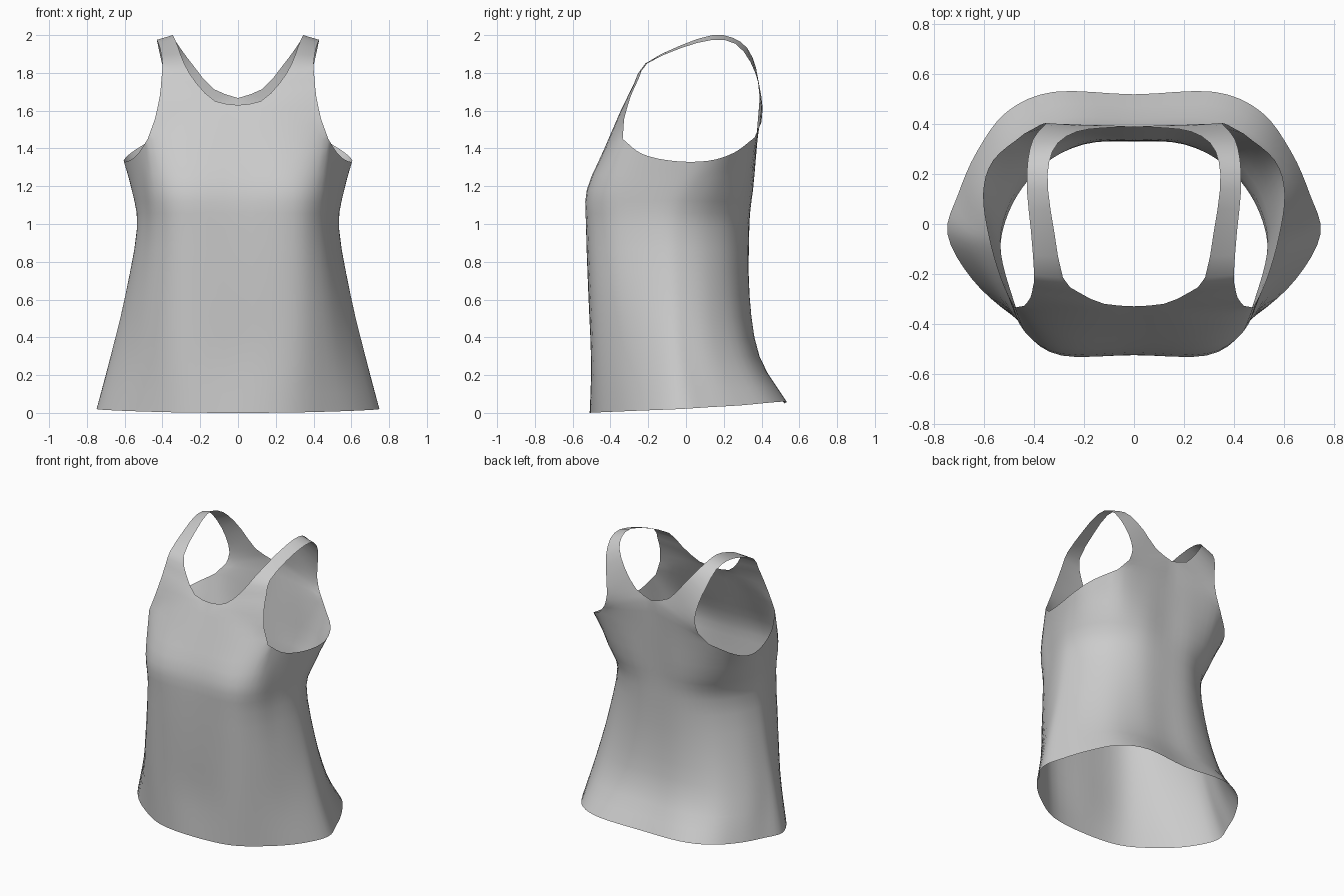
import bpy, bmesh
from mathutils import Vector

if "Cube" in bpy.data.objects:
    bpy.data.objects.remove(bpy.data.objects["Cube"])

SUB = 4


def spline(pts, n, mirrored=False):
    """Catmull-Rom through pts; ends mirror across x=0 or extrapolate."""
    p = [Vector(q) for q in pts]
    if mirrored:
        a, b = Vector((-p[1].x, p[1].y, p[1].z)), Vector((-p[-2].x, p[-2].y, p[-2].z))
    else:
        a, b = 2 * p[0] - p[1], 2 * p[-1] - p[-2]
    q = [a] + p + [b]
    out = []
    for i in range(1, len(q) - 2):
        for k in range(n):
            t = k / n
            out.append(0.5 * (2 * q[i] + (q[i + 1] - q[i - 1]) * t
                       + (2 * q[i - 1] - 5 * q[i] + 4 * q[i + 1] - q[i + 2]) * t * t
                       + (3 * q[i] - q[i - 1] - 3 * q[i + 1] + q[i + 2]) * t ** 3))
    return out + [p[-1]]


def grid(bm, rows):
    vs = [[bm.verts.new(c) for c in r] for r in rows]
    for r0, r1 in zip(vs, vs[1:]):
        for j in range(len(r0) - 1):
            bm.faces.new((r0[j], r0[j + 1], r1[j + 1], r1[j]))


def level(z, pts):
    return [(x, y, z) for x, y in pts]


# Half cross-sections, front centre round to back centre
hem = [(0, -.51, 0), (.28, -.482, .002), (.49, -.365, .007), (.65, -.22, .013), (.748, -.04, .02),
       (.705, .12, .03), (.63, .29, .04), (.51, .45, .055), (.32, .53, .06), (0, .52, .05)]
hip = level(.3, [(0, -.50), (.29, -.492), (.468, -.385), (.59, -.24), (.67, -.08),
                 (.657, .03), (.60, .17), (.46, .32), (.24, .385), (0, .382)])
belly = level(.62, [(0, -.515), (.29, -.505), (.445, -.41), (.54, -.265), (.592, -.11),
                    (.588, -.01), (.53, .125), (.40, .255), (.21, .328), (0, .335)])
waist = level(.98, [(0, -.525), (.29, -.52), (.43, -.42), (.495, -.27), (.532, -.13),
                    (.525, -.02), (.468, .115), (.36, .24), (.20, .322), (0, .335)])
bust = level(1.18, [(0, -.515), (.29, -.52), (.44, -.43), (.505, -.27), (.552, -.1),
                    (.56, .03), (.515, .17), (.39, .30), (.21, .352), (0, .348)])
chest = [(0, -.43, 1.4), (.29, -.425, 1.4), (.478, -.335, 1.45), (.53, -.23, 1.37), (.58, -.06, 1.333),
         (.605, .12, 1.335), (.565, .255, 1.378), (.44, .362, 1.457), (.22, .378, 1.44), (0, .37, 1.42)]

# Neckline and armhole edges, front to back over the shoulder
neck = [(0, -.33, 1.63), (.12, -.32, 1.65), (.22, -.275, 1.745), (.285, -.215, 1.85), (.32, -.03, 1.945),
        (.345, .14, 2.0), (.34, .25, 1.985), (.305, .325, 1.93), (.23, .37, 1.83), (.13, .385, 1.715), (0, .39, 1.667)]
arm = [(.44, -.328, 1.555), (.415, -.295, 1.67), (.405, -.25, 1.77), (.40, -.205, 1.85), (.413, -.03, 1.93),
       (.43, .14, 1.975), (.425, .26, 1.955), (.405, .34, 1.86), (.37, .385, 1.74), (.352, .405, 1.62), (.375, .398, 1.535)]

bm = bmesh.new()

# Torso tube; the armhole edge of its top ring is splined on its own
rings = [spline(r, SUB, True) for r in (hem, hip, belly, waist, bust, chest)]
rings[-1][2 * SUB:7 * SUB + 1] = spline(chest[2:8], SUB)
body = list(zip(*[spline(col, 3) for col in zip(*rings)]))
grid(bm, body)

# Yoke and shoulder strap strip
top = body[-1]
front_row = list(top[:2 * SUB + 1])
back_row = list(reversed(top[7 * SUB:]))
m = 2 * SUB
strip = []
for a, b in zip(spline(neck, 2), spline(arm, 2)):
    sag = 0.3 * (b - a).length ** 2          # gentle outward bulge on wide rows
    side = -1 if a.y < 0 else 0.3
    strip.append([a.lerp(b, j / m) + Vector((0, side * sag * (j / m) * (1 - j / m), 0))
                  for j in range(m + 1)])


def blend(r0, r1, n):
    return [[p.lerp(q, k / n) for p, q in zip(r0, r1)] for k in range(n)]


grid(bm, blend(front_row, strip[0], 3) + strip[:-1] + blend(strip[-1], back_row, 3) + [back_row])

bmesh.ops.remove_doubles(bm, verts=bm.verts, dist=1e-4)
bmesh.ops.recalc_face_normals(bm, faces=bm.faces)
bm.normal_update()
bm.faces.ensure_lookup_table()
if bm.faces[0].normal.y > 0:
    bmesh.ops.reverse_faces(bm, faces=bm.faces)

me = bpy.data.meshes.new("tank_top")
bm.to_mesh(me)
bm.free()
ob = bpy.data.objects.new("tank_top", me)
bpy.context.collection.objects.link(ob)

# Other half
mir = ob.modifiers.new("mirror", 'MIRROR')
mir.use_clip = True
mir.merge_threshold = 0.001

bpy.context.view_layer.objects.active = ob
ob.select_set(True)
bpy.ops.object.shade_smooth_by_angle(angle=0.8)
